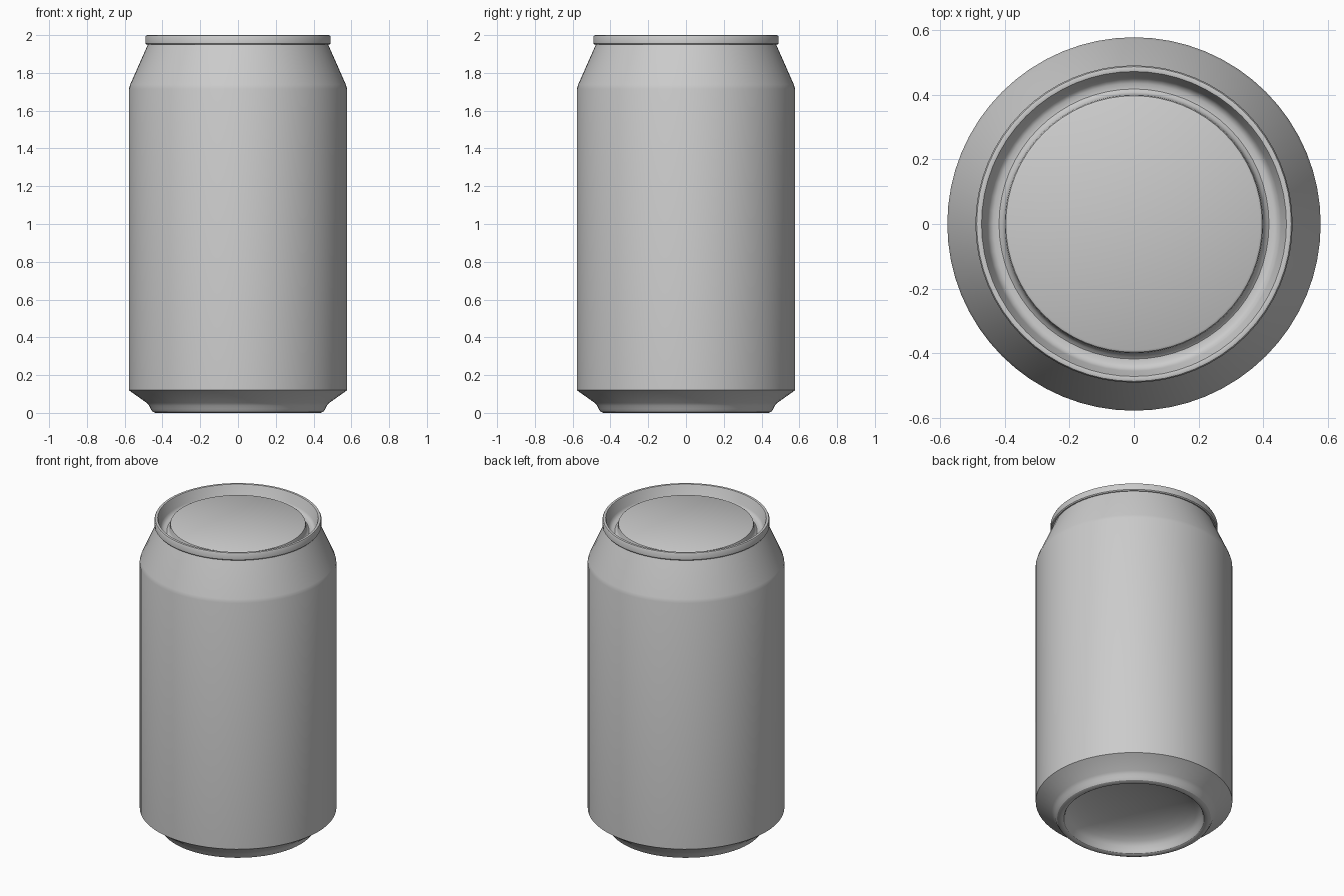
import bpy, bmesh, math

cube = bpy.data.objects.get("Cube")
if cube:
    bpy.data.objects.remove(cube, do_unlink=True)

SEGMENTS = 64

# One plain metal colour
metal = bpy.data.materials.new("grey_metal")
metal.use_nodes = True
GREY = (0.6, 0.6, 0.6, 1.0)
metal.diffuse_color = GREY
metal.node_tree.nodes["Principled BSDF"].inputs["Base Color"].default_value = GREY


def lathe(name, profile, angle=35):
    """Spin (radius, height) points about z; radius 0 closes the surface."""
    bm = bmesh.new()
    verts = [bm.verts.new((r, 0, z)) for r, z in profile]
    edges = [bm.edges.new(pair) for pair in zip(verts, verts[1:])]
    bmesh.ops.spin(bm, geom=verts + edges, cent=(0, 0, 0), axis=(0, 0, 1),
                   angle=math.tau, steps=SEGMENTS, use_duplicate=False)
    bmesh.ops.remove_doubles(bm, verts=bm.verts, dist=1e-4)
    bmesh.ops.recalc_face_normals(bm, faces=bm.faces)
    mesh = bpy.data.meshes.new(name)
    bm.to_mesh(mesh)
    bm.free()
    mesh.materials.append(metal)
    obj = bpy.data.objects.new(name, mesh)
    bpy.context.collection.objects.link(obj)
    bpy.ops.object.select_all(action='DESELECT')
    obj.select_set(True)
    bpy.context.view_layer.objects.active = obj
    bpy.ops.object.shade_smooth_by_angle(angle=math.radians(angle))
    return obj


# Underside dome, pushed up into the can
DOME_R, DOME_H = 0.405, 0.13
dome = [(DOME_R * math.sin(t), 0.02 + DOME_H * math.cos(t))
        for t in (i * math.pi / 16 for i in range(9))]

# Rounded standing ring and bottom bevel
foot = [(0.412, 0.006), (0.422, 0.0), (0.438, 0.0), (0.452, 0.006),
        (0.463, 0.022), (0.47, 0.038), (0.483, 0.053), (0.578, 0.12)]

# Straight wall, tapered shoulder and neck
wall = [(0.578, 1.715), (0.571, 1.738), (0.484, 1.935), (0.477, 1.952)]

# Seamed rim
rim = [(0.486, 1.95), (0.491, 1.956), (0.491, 1.99), (0.487, 1.998),
       (0.48, 2.0), (0.472, 1.998), (0.468, 1.99)]

# Countersunk groove and raised centre panel
lid = [(0.455, 1.935), (0.447, 1.922), (0.435, 1.915), (0.418, 1.915),
       (0.408, 1.922), (0.402, 1.935), (0.4, 1.953), (0.397, 1.962),
       (0.39, 1.966), (0.0, 1.966)]

lathe("can", dome + foot + wall + rim + lid, 32)
